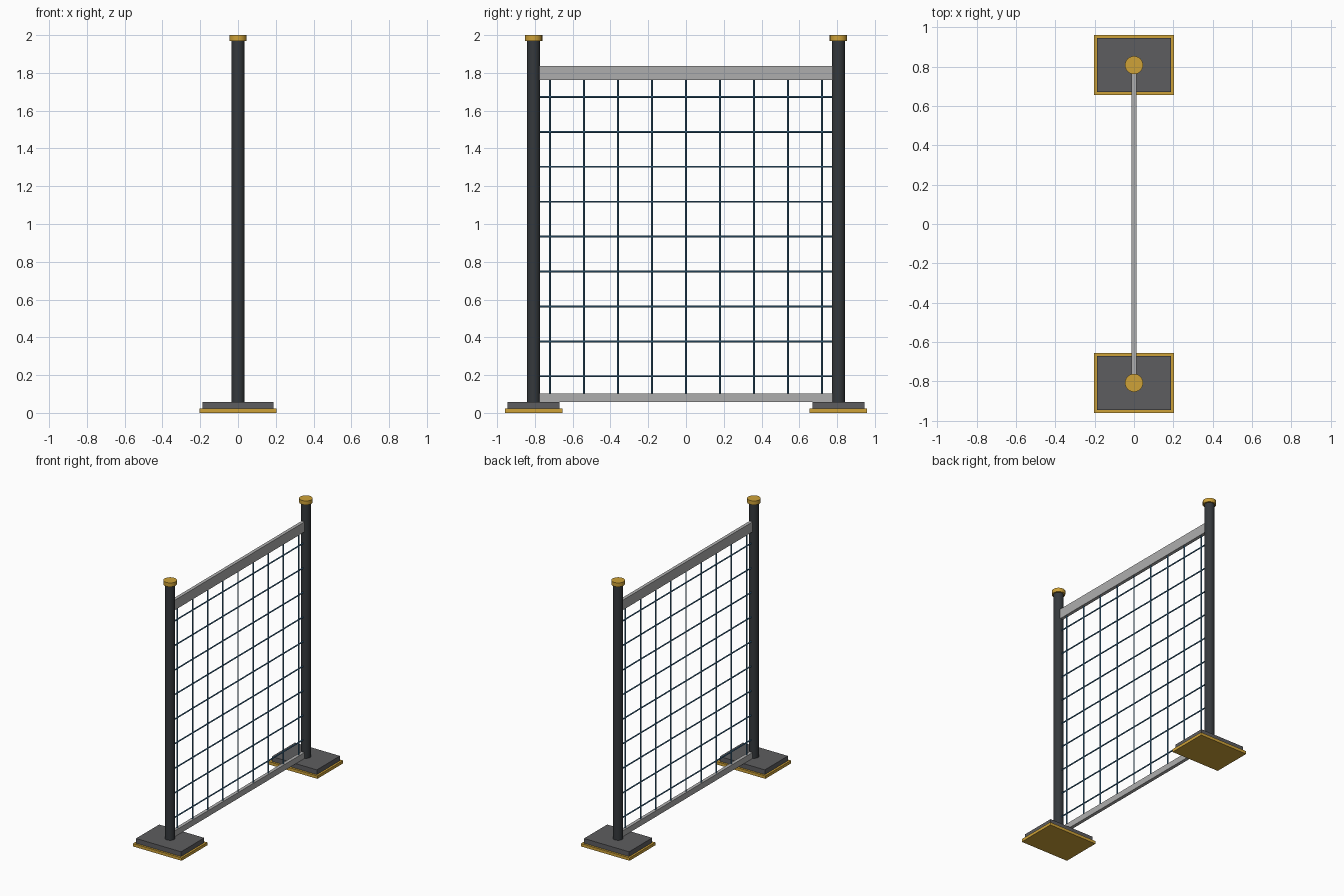
import bpy
import math

if "Cube" in bpy.data.objects:
    bpy.data.objects.remove(bpy.data.objects["Cube"])


def material(name, rgb):
    m = bpy.data.materials.new(name)
    m.diffuse_color = (*rgb, 1)
    m.use_nodes = True
    m.node_tree.nodes["Principled BSDF"].inputs["Base Color"].default_value = m.diffuse_color
    return m


GOLD = material("gold", (0.62, 0.36, 0.04))
BLACK = material("black", (0.035, 0.04, 0.045))
DARK = material("dark_grey", (0.11, 0.11, 0.115))
GREY = material("light_grey", (0.42, 0.42, 0.42))
BLUE = material("blue", (0.06, 0.2, 0.36))


def box(name, center, size, mat):
    bpy.ops.mesh.primitive_cube_add(size=1, location=center)
    ob = bpy.context.object
    ob.name = name
    ob.scale = size
    bpy.ops.object.transform_apply(location=False, rotation=False, scale=True)
    ob.data.materials.append(mat)
    return ob


def rod(name, center, radius, length, mat, sides, along_y=False):
    rot = (math.pi / 2, 0, 0) if along_y else (0, 0, 0)
    bpy.ops.mesh.primitive_cylinder_add(vertices=sides, radius=radius, depth=length,
                                        location=center, rotation=rot)
    ob = bpy.context.object
    ob.name = name
    ob.data.materials.append(mat)
    bpy.ops.object.shade_smooth_by_angle(angle=math.radians(40))
    return ob


POST_Y = 0.807

# Two posts, each with a cap and a trimmed floor plate
for side, s in (("front", -1), ("back", 1)):
    y = s * POST_Y
    box(side + "_base_trim", (0, y, 0.011), (0.405, 0.305, 0.022), GOLD)
    box(side + "_base_plate", (0, y, 0.0295), (0.375, 0.275, 0.057), DARK)
    rod(side + "_post", (0, y, 1.015), 0.035, 1.92, BLACK, 24)
    rod(side + "_post_cap", (0, y, 1.985), 0.046, 0.03, GOLD, 24)

# Rails between the posts
box("top_rail", (0, 0, 1.80), (0.025, 1.56, 0.075), GREY)
box("bottom_rail", (0, 0, 0.08), (0.025, 1.56, 0.045), GREY)

# Wire grid
for i in range(9):
    rod(f"vertical_wire_{i + 1}", (0, (i - 4) * 0.18, 0.932), 0.005, 1.68, BLUE, 8)
    rod(f"horizontal_wire_{i + 1}", (0, 0, 0.194 + i * 0.1848), 0.005, 1.56, BLUE, 8, True)
